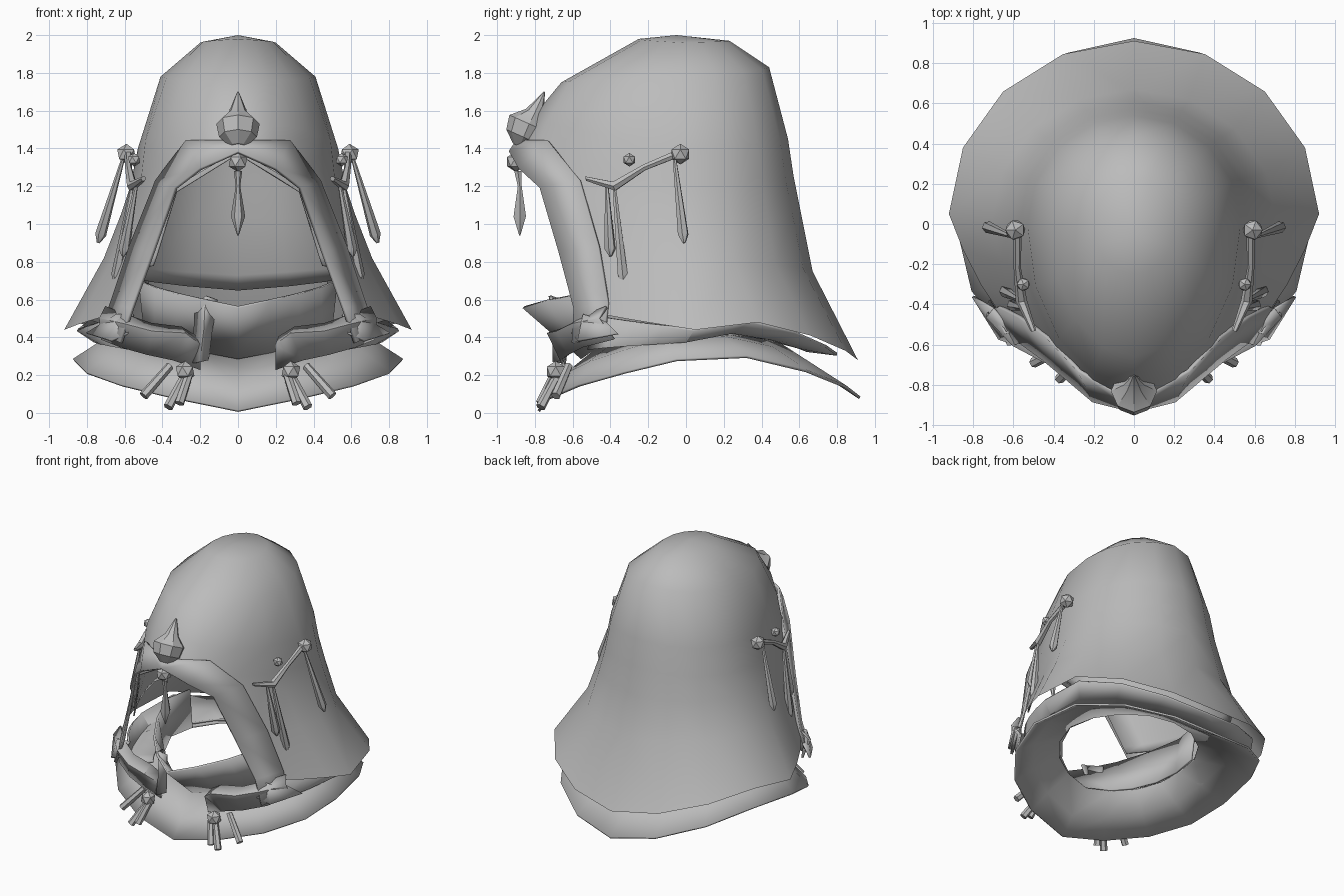
import bpy, bmesh, math
from mathutils import Vector

if "Cube" in bpy.data.objects:
    bpy.data.objects.remove(bpy.data.objects["Cube"], do_unlink=True)

GREY = (0.5, 0.5, 0.5, 1.0)
cloth = bpy.data.materials.new("plain_grey")
cloth.use_nodes = True
cloth.diffuse_color = GREY
cloth.node_tree.nodes["Principled BSDF"].inputs["Base Color"].default_value = GREY


def finish(name, bm, mirror=True, thickness=0.0, angle=30):
    """Turn a bmesh into a shaded object with optional mirror and thickness."""
    bmesh.ops.remove_doubles(bm, verts=bm.verts, dist=0.0005)
    bmesh.ops.recalc_face_normals(bm, faces=bm.faces)
    mesh = bpy.data.meshes.new(name)
    bm.to_mesh(mesh)
    bm.free()
    mesh.materials.append(cloth)
    obj = bpy.data.objects.new(name, mesh)
    bpy.context.collection.objects.link(obj)
    bpy.ops.object.select_all(action='DESELECT')
    obj.select_set(True)
    bpy.context.view_layer.objects.active = obj
    bpy.ops.object.shade_smooth_by_angle(angle=math.radians(angle))
    if mirror:
        mod = obj.modifiers.new("mirror", 'MIRROR')
        mod.use_clip = True
    if thickness:
        mod = obj.modifiers.new("thickness", 'SOLIDIFY')
        mod.thickness = thickness
        mod.offset = 0
    return obj


def sheet(name, rows, mirror=True, thickness=0.015, angle=30):
    """Cloth surface through rows of points of equal length."""
    bm = bmesh.new()
    grid = [[bm.verts.new(p) for p in row] for row in rows]
    for upper, lower in zip(grid, grid[1:]):
        for i in range(len(upper) - 1):
            bm.faces.new((upper[i], lower[i], lower[i + 1], upper[i + 1]))
    return finish(name, bm, mirror, thickness, angle)


def half_ring(back, side, front, bulge=1.0, lift=0.0, steps=4):
    """Half a loop: back centre, widest side point, front end; lift raises the rear side."""
    rear, side, front = Vector((0, *back)), Vector(side), Vector(front)
    points = []
    for i in range(steps + 1):
        t = i / steps
        a = t * math.pi / 2
        points.append(Vector((side.x * math.sin(a),
                              side.y + (rear.y - side.y) * math.cos(a),
                              rear.z + (side.z - rear.z) * t
                              + lift * t * t * math.sin(math.pi * t))))
    for i in range(1, steps + 1):
        t = i / steps
        a = t * math.pi / 2
        line = side.lerp(front, t)
        arc = Vector((front.x + (side.x - front.x) * math.cos(a),
                      side.y + (front.y - side.y) * math.sin(a), line.z))
        points.append(line.lerp(arc, bulge))
    return points


def spindle(name, stations, mirror=True, sides=6):
    """Tapering rod through (point, radius) stations."""
    bm = bmesh.new()
    points = [Vector(p) for p, r in stations]
    turn = (points[-1] - points[0]).to_track_quat('Z', 'Y')
    loops = []
    for p, (_, r) in zip(points, stations):
        loops.append([bm.verts.new(p + turn @ Vector((
            r * math.cos(k * math.tau / sides), r * math.sin(k * math.tau / sides), 0)))
            for k in range(sides)])
    for a, b in zip(loops, loops[1:]):
        for k in range(sides):
            n = (k + 1) % sides
            bm.faces.new((a[k], a[n], b[n], b[k]))
    bm.faces.new(loops[0])
    bm.faces.new(loops[-1])
    return finish(name, bm, mirror)


def bead(name, centre, radius, mirror=True):
    bm = bmesh.new()
    bmesh.ops.create_icosphere(bm, subdivisions=1, radius=radius)
    bmesh.ops.translate(bm, verts=bm.verts, vec=centre)
    return finish(name, bm, mirror)


# Hood: crown, brow, then the sides ending at the face opening
tip = (0, -0.05, 2.0)
hood_rows = [
    half_ring(tip[1:], tip, tip),
    half_ring((0.23, 1.97), (0.2, -0.02, 1.96), (0, -0.25, 1.98)),
    half_ring((0.44, 1.83), (0.41, -0.03, 1.78), (0, -0.66, 1.75)),
    half_ring((0.54, 1.45), (0.53, 0, 1.4), (0, -0.8, 1.58)),
    half_ring((0.57, 1.25), (0.57, 0, 1.2), (0, -0.9, 1.39), 0.85),
    half_ring((0.61, 1.05), (0.62, 0, 1.05), (0.34, -0.76, 1.19), 0.35),
    half_ring((0.67, 0.75), (0.71, 0, 0.82), (0.45, -0.66, 0.85), 0.3),
    half_ring((0.91, 0.28), (0.92, 0.05, 0.44), (0.56, -0.57, 0.55), 0.3, 0.2),
]
sheet("hood", hood_rows, thickness=0, angle=50)

# Inner shell of the hood, ending above the neck
inner_rows = hood_rows[:-1] + [[a.lerp(b, 0.17) for a, b in zip(*hood_rows[-2:])]]
sheet("hood_inner_shell", [[Vector((p.x * 0.96, p.y * 0.96, p.z - 0.02)) for p in row]
                           for row in inner_rows], thickness=0.01, angle=50)

# Trim band around the face opening
sheet("opening_trim", [
    [(0, -0.93, 1.38), (0.2, -0.88, 1.29), (0.33, -0.77, 1.19),
     (0.45, -0.67, 0.85), (0.56, -0.59, 0.55), (0.62, -0.6, 0.37)],
    [(0, -0.89, 1.44), (0.27, -0.73, 1.44), (0.43, -0.56, 1.23),
     (0.57, -0.46, 0.88), (0.67, -0.41, 0.58), (0.72, -0.43, 0.42)],
], thickness=0.02, angle=15)

# Layer between the hood hem and the collar
sheet("hood_lining", [
    half_ring((0.8, 0.31), (0.85, 0.04, 0.44), (0.58, -0.5, 0.52), 0.3, 0.2),
    half_ring((0.64, 0.33), (0.76, 0, 0.38), (0.57, -0.52, 0.34), 0.4, 0.15),
    half_ring((0.44, 0.42), (0.52, -0.1, 0.44), (0.4, -0.46, 0.38), 0.4),
])

# Neck scarf with a pointed front
sheet("neck_scarf", [
    half_ring((0.45, 0.7), (0.52, -0.12, 0.7), (0, -0.86, 0.56), 0.5)[3:],
    half_ring((0.42, 0.42), (0.49, -0.12, 0.42), (0, -0.55, 0.29), 0.8)[3:],
])

# Flared collar around the shoulders
sheet("shoulder_collar", [
    half_ring((0.44, 0.4), (0.5, -0.1, 0.42), (0, -0.52, 0.29)),
    half_ring((0.68, 0.24), (0.7, -0.1, 0.39), (0, -0.68, 0.14), lift=0.12),
    half_ring((0.92, 0.08), (0.87, -0.05, 0.28), (0, -0.78, 0.01), lift=0.17),
])

# Draped scarf folds and their loose ends
sheet("scarf_fold", [
    [(0.22, -0.62, 0.4), (0.3, -0.63, 0.45), (0.46, -0.6, 0.47),
     (0.6, -0.52, 0.52), (0.7, -0.42, 0.56)],
    [(0.2, -0.68, 0.36), (0.28, -0.73, 0.42), (0.45, -0.68, 0.43),
     (0.6, -0.6, 0.47), (0.73, -0.46, 0.5)],
    [(0.2, -0.64, 0.23), (0.34, -0.66, 0.28), (0.48, -0.62, 0.31),
     (0.62, -0.54, 0.35), (0.72, -0.38, 0.39)],
], angle=25)
sheet("loose_end", [
    [(0.55, -0.52, 0.52), (0.64, -0.54, 0.52), (0.7, -0.42, 0.48)],
    [(0.58, -0.6, 0.42), (0.67, -0.57, 0.38), (0.8, -0.36, 0.42)],
], angle=15)
sheet("hanging_tab", [
    [(-0.22, -0.6, 0.58), (-0.17, -0.72, 0.62), (-0.11, -0.7, 0.6)],
    [(-0.23, -0.62, 0.42), (-0.18, -0.7, 0.44), (-0.14, -0.66, 0.44)],
    [(-0.25, -0.64, 0.26), (-0.2, -0.7, 0.27), (-0.16, -0.64, 0.28)],
], mirror=False)

# Collar toggles
bead("toggle_bead", (0.28, -0.69, 0.22), 0.055)
for start, end in (((0.28, -0.68, 0.2), (0.37, -0.77, 0.03)),
                   ((0.36, -0.62, 0.25), (0.5, -0.69, 0.09)),
                   ((0.26, -0.7, 0.2), (0.31, -0.77, 0.05))):
    spindle("toggle_rod", [(start, 0.022), (end, 0.026)])

# Side cords, beads and pendants
bead("side_bead", (0.59, -0.03, 1.37), 0.055)
bead("small_bead", (0.55, -0.3, 1.34), 0.036)
spindle("side_cord", [((0.58, -0.05, 1.37), 0.022), ((0.58, -0.22, 1.3), 0.018),
                      ((0.56, -0.38, 1.2), 0.028), ((0.5, -0.53, 1.24), 0.014)])
for top, bottom in (((0.61, -0.06, 1.34), (0.74, -0.01, 0.9)),
                    ((0.54, -0.42, 1.2), (0.61, -0.4, 0.83)),
                    ((0.56, -0.38, 1.2), (0.65, -0.33, 0.68))):
    top, bottom = Vector(top), Vector(bottom)
    spindle("side_pendant", [(top, 0.01), (top.lerp(bottom, 0.9), 0.03),
                             (bottom, 0.008)])

# Brow jewel: a faceted drop with an upward spike
spindle("brow_jewel", [((0, -0.88, 1.41), 0.04), ((0, -0.86, 1.46), 0.1),
                       ((0, -0.83, 1.53), 0.115), ((0, -0.8, 1.59), 0.05),
                       ((0, -0.75, 1.7), 0.004)], mirror=False, sides=8)

# Pendant hanging below the brow
bead("brow_bead", (0, -0.9, 1.33), 0.055, mirror=False)
spindle("brow_pendant", [((0, -0.89, 1.28), 0.022), ((0, -0.88, 1.2), 0.012),
                         ((0, -0.88, 1.04), 0.038), ((0, -0.88, 0.94), 0.004)], mirror=False)
